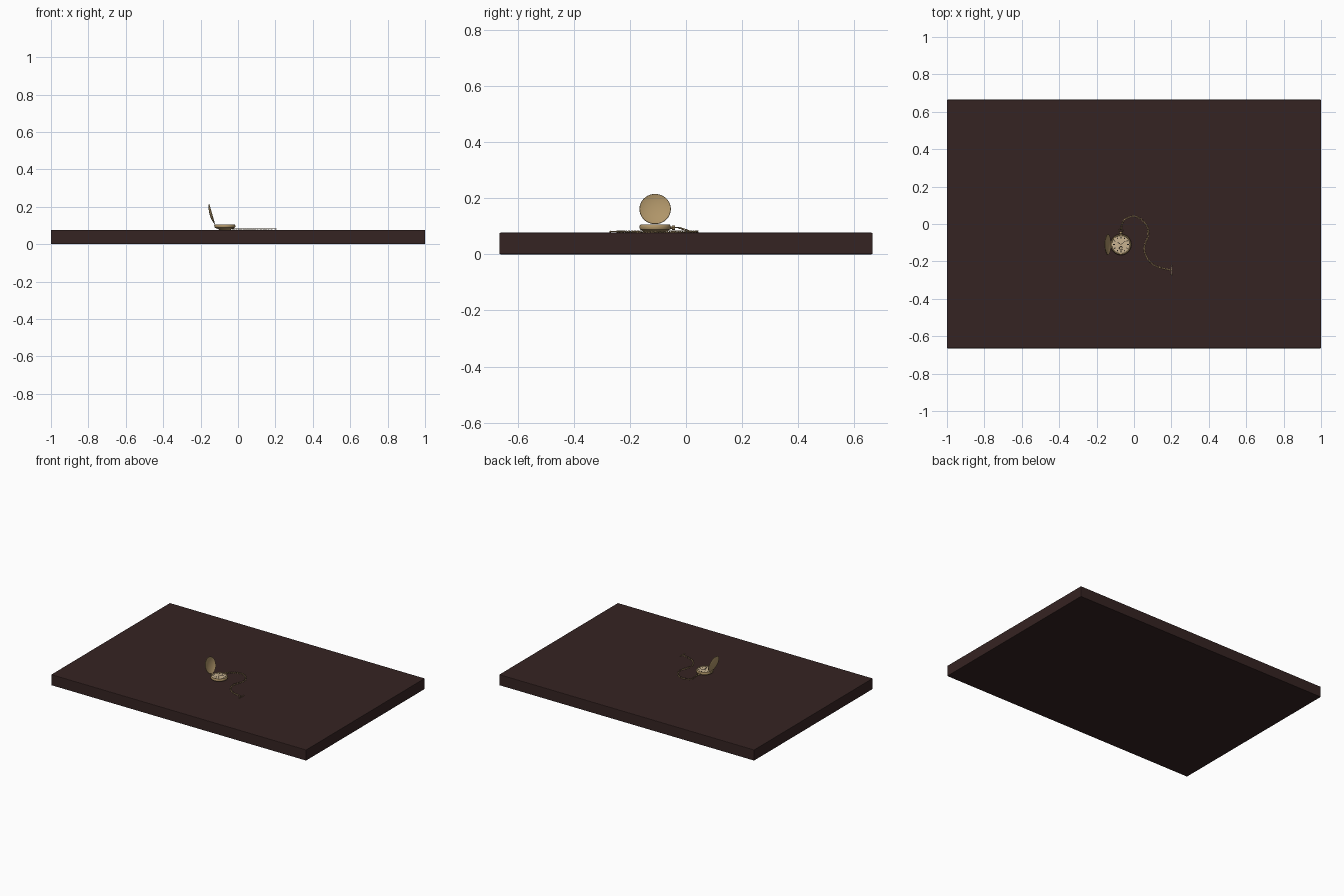
import bpy, bmesh, math
from mathutils import Matrix, Vector

if "Cube" in bpy.data.objects:
    bpy.data.objects.remove(bpy.data.objects["Cube"], do_unlink=True)


def material(name, r, g, b):
    m = bpy.data.materials.new(name)
    m.use_nodes = True
    m.diffuse_color = (r, g, b, 1)
    m.node_tree.nodes["Principled BSDF"].inputs["Base Color"].default_value = (r, g, b, 1)
    return m


WOOD = material("dark wood", 0.036, 0.017, 0.016)
GOLD = material("old gold", 0.43, 0.30, 0.14)
DIAL = material("cream dial", 0.58, 0.45, 0.28)
INK = material("black ink", 0.01, 0.008, 0.007)

TOP = 0.077                        # tabletop height
WATCH = Vector((-0.07, -0.11, TOP))
FACE = 0.026                       # dial height above the table


def finish(bm, name, mat, smooth=True):
    bmesh.ops.recalc_face_normals(bm, faces=bm.faces)
    mesh = bpy.data.meshes.new(name)
    bm.to_mesh(mesh)
    bm.free()
    mesh.materials.append(mat)
    obj = bpy.data.objects.new(name, mesh)
    bpy.context.collection.objects.link(obj)
    if smooth:
        bpy.ops.object.select_all(action='DESELECT')
        obj.select_set(True)
        bpy.context.view_layer.objects.active = obj
        bpy.ops.object.shade_smooth_by_angle(angle=math.radians(35))
    return obj


def box(name, mat, size, matrix):
    bm = bmesh.new()
    bmesh.ops.create_cube(bm, size=1, matrix=matrix @ Matrix.Diagonal((*size, 1)))
    return finish(bm, name, mat, False)


def lathe(name, mat, profile, matrix, steps=48):
    bm = bmesh.new()
    verts = [bm.verts.new((r, 0, z)) for r, z in profile]
    edges = [bm.edges.new(pair) for pair in zip(verts, verts[1:])]
    bmesh.ops.spin(bm, geom=verts + edges, cent=(0, 0, 0), axis=(0, 0, 1),
                   angle=math.tau, steps=steps)
    bmesh.ops.remove_doubles(bm, verts=bm.verts, dist=1e-5)
    bm.transform(matrix)
    return finish(bm, name, mat)


def rod(name, mat, radius, length, matrix, sides=16):
    bm = bmesh.new()
    bmesh.ops.create_cone(bm, cap_ends=True, segments=sides, radius1=radius,
                          radius2=radius, depth=length, matrix=matrix)
    return finish(bm, name, mat)


def add_ring(bm, major, minor, matrix, around=14, sides=6):
    grid = []
    for i in range(around):
        a = math.tau * i / around
        row = []
        for j in range(sides):
            b = math.tau * j / sides
            r = major + minor * math.cos(b)
            row.append(bm.verts.new(matrix @ Vector(
                (r * math.cos(a), r * math.sin(a), minor * math.sin(b)))))
        grid.append(row)
    for i in range(around):
        nxt = grid[(i + 1) % around]
        for j in range(sides):
            k = (j + 1) % sides
            bm.faces.new((grid[i][j], nxt[j], nxt[k], grid[i][k]))


# Tabletop with softened edges
board = box("tabletop", WOOD, (2, 1.33, TOP), Matrix.Translation((0, 0, TOP / 2)))
bevel = board.modifiers.new("soft edges", 'BEVEL')
bevel.width = 0.004
bevel.segments = 2

# Watch case and dial
at_watch = Matrix.Translation(WATCH)
lathe("watch_case", GOLD, [(0, 0), (0.03, 0), (0.035, 0.004), (0.047, 0.008), (0.054, 0.012),
      (0.056, 0.018), (0.055, 0.025), (0.052, 0.029), (0.049, 0.029), (0.047, 0.025),
      (0, 0.025)], at_watch)
rod("dial", DIAL, 0.0475, 0.001, at_watch @ Matrix.Translation((0, 0, FACE - 0.0005)), 48)

# Hour marks and seconds dial
for hour in range(12):
    turn = Matrix.Rotation(-math.tau * hour / 12, 4, 'Z')
    length = 0.011 if hour % 3 == 0 else 0.008
    box("hour_mark", INK, (0.0045, length, 0.0006),
        at_watch @ turn @ Matrix.Translation((0, 0.038, FACE + 0.0003)))
bm = bmesh.new()
add_ring(bm, 0.009, 0.0006, at_watch @ Matrix.Translation((0, -0.02, FACE)), 24, 4)
finish(bm, "seconds_ring", INK)


def hand(name, angle, length, width, pivot_y=0):
    turn = Matrix.Rotation(math.radians(-angle), 4, 'Z')
    box(name, INK, (width, length, 0.0006), at_watch
        @ Matrix.Translation((0, pivot_y, FACE + 0.001)) @ turn
        @ Matrix.Translation((0, length / 2 - 0.002, 0)))


hand("hour_hand", -55, 0.024, 0.003)
hand("minute_hand", 52, 0.034, 0.0022)
hand("second_hand", 150, 0.008, 0.001, -0.02)
rod("hand_pin", GOLD, 0.0025, 0.003, at_watch @ Matrix.Translation((0, 0, FACE + 0.001)))

# Open domed lid and its hinge
lid_pose = Matrix.Translation((-0.141, WATCH.y, 0.161)) @ Matrix.Rotation(math.radians(-106), 4, 'Y')
lathe("lid", GOLD, [(0, 0.011), (0.02, 0.0098), (0.038, 0.0065), (0.05, 0.0025), (0.056, -0.001),
      (0.055, -0.003), (0.051, -0.001), (0.038, 0.0035), (0.02, 0.0068), (0, 0.008)], lid_pose)
along_y = Matrix.Rotation(math.pi / 2, 4, 'X')
rod("hinge", GOLD, 0.0035, 0.03,
    Matrix.Translation((-0.126, WATCH.y, TOP + 0.026)) @ along_y)

# Crown, stem and bow
mid = TOP + 0.018
rod("stem", GOLD, 0.004, 0.016, Matrix.Translation((WATCH.x, -0.052, mid)) @ along_y)
rod("crown", GOLD, 0.0075, 0.010, Matrix.Translation((WATCH.x, -0.044, mid)) @ along_y, 20)
bm = bmesh.new()
add_ring(bm, 0.012, 0.0018, Matrix.Translation((WATCH.x, -0.038, mid)), 28, 8)
finish(bm, "bow", GOLD)

# Chain path, smoothed through a few points
path = [(-0.07, -0.025), (-0.056, 0.018), (-0.025, 0.037), (0.008, 0.040), (0.045, 0.02),
        (0.073, -0.022), (0.074, -0.065), (0.055, -0.125), (0.066, -0.175), (0.10, -0.215),
        (0.14, -0.233), (0.20, -0.247)]
pts = [Vector((x, y, TOP + 0.004)) for x, y in path]
pts[0].z = mid
pts = [2 * pts[0] - pts[1]] + pts + [2 * pts[-1] - pts[-2]]
dense = []
for p0, p1, p2, p3 in zip(pts, pts[1:], pts[2:], pts[3:]):
    for s in range(24):
        t = s / 24
        dense.append(0.5 * (2 * p1 + (p2 - p0) * t + (2 * p0 - 5 * p1 + 4 * p2 - p3) * t ** 2
                            + (3 * p1 - p0 - 3 * p2 + p3) * t ** 3))

# Interlocking links, each turned a quarter from the last
bm = bmesh.new()
PITCH = 0.0068
travel, count = 0, 0
for a, b in zip(dense, dense[1:]):
    travel += (b - a).length
    if travel >= count * PITCH:
        pose = (Matrix.Translation(b) @ (b - a).to_track_quat('X', 'Z').to_matrix().to_4x4()
                @ Matrix.Rotation(math.radians(45 + 90 * (count % 2)), 4, 'X')
                @ Matrix.Diagonal((1.5, 1, 1, 1)))
        add_ring(bm, 0.0034, 0.0011, pose)
        count += 1
finish(bm, "chain", GOLD)

# Toggle bar at the chain end
rod("toggle_bar", GOLD, 0.002, 0.046, Matrix.Translation((0.202, -0.247, TOP + 0.004)) @ along_y, 12)
for side in (-1, 1):
    bm = bmesh.new()
    bmesh.ops.create_uvsphere(bm, u_segments=12, v_segments=8, radius=0.0032,
                              matrix=Matrix.Translation((0.202, -0.247 + side * 0.023, TOP + 0.004)))
    finish(bm, "toggle_end", GOLD)
